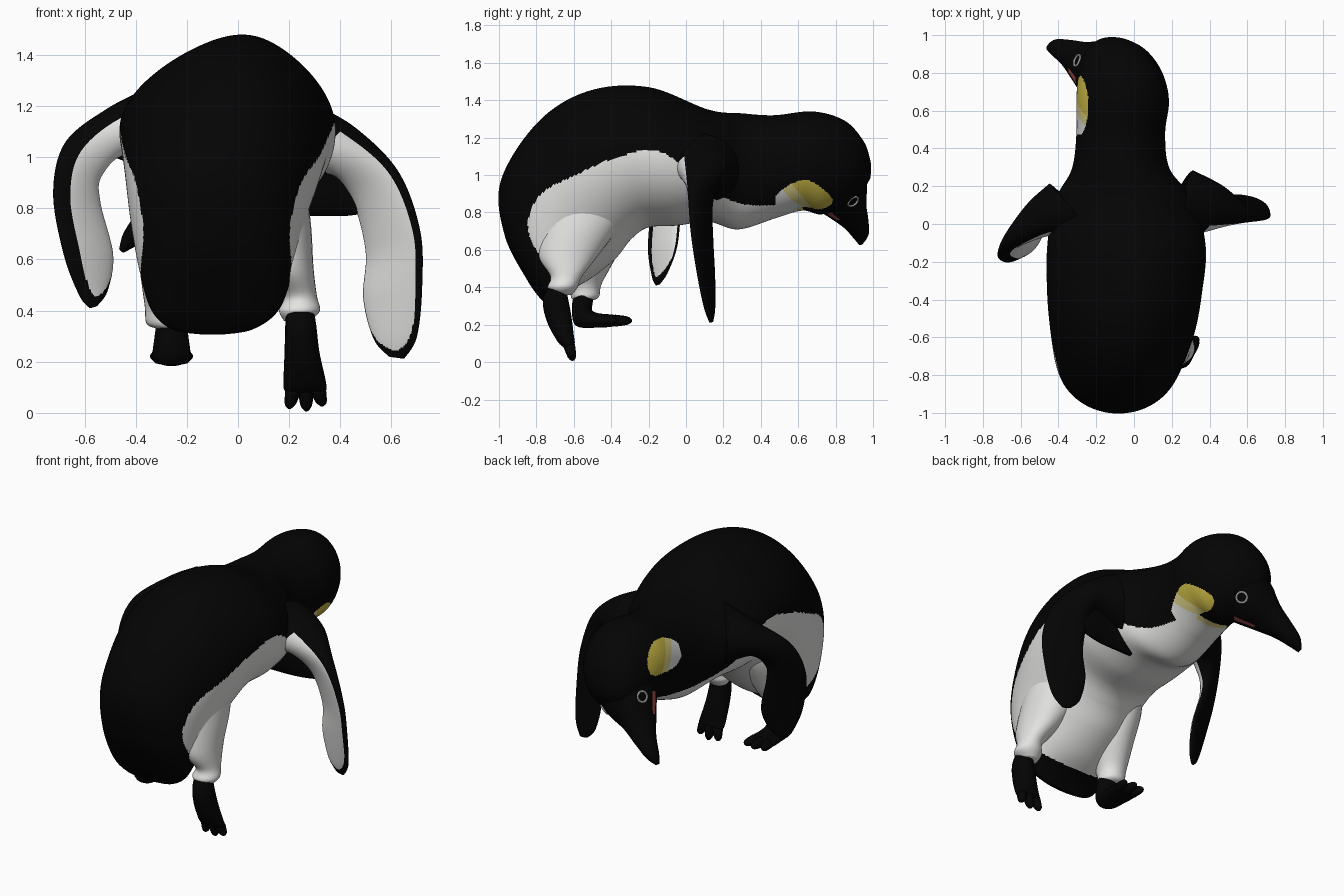
import bpy, bmesh, math
from mathutils import Vector as V
from mathutils.bvhtree import BVHTree

if "Cube" in bpy.data.objects:
    bpy.data.objects.remove(bpy.data.objects["Cube"])


def colour(name, r, g, b):
    m = bpy.data.materials.new(name)
    m.diffuse_color = (r, g, b, 1)
    m.use_nodes = True
    m.node_tree.nodes["Principled BSDF"].inputs["Base Color"].default_value = m.diffuse_color
    return m


MATS = [colour("black feather", .0012, .0012, .0012), colour("white feather", .77, .77, .76),
        colour("yellow", .58, .47, .06), colour("pale yellow", .72, .64, .25),
        colour("beak pink", .45, .10, .08)]
BLACK, WHITE, YELLOW, PALE, PINK = range(5)


def spline(rows, n):
    """Catmull-Rom through rows of numbers; yields (station, row)."""
    out = []
    last = len(rows) - 1
    for i in range(last):
        p0, p1, p2, p3 = (rows[min(max(j, 0), last)] for j in (i - 1, i, i + 1, i + 2))
        for k in range(n):
            t = k / n
            out.append((i + t, [b + .5 * t * (c - a + t * (2*a - 5*b + 4*c - d + t * (3*(b - c) + d - a)))
                                for a, b, c, d in zip(p0, p1, p2, p3)]))
    return out + [(last, list(rows[-1]))]


def loft(name, sections, rule, n=5, around=32, warp=None):
    """Skin ellipses (centre, axis a, axis b, extra); rule picks each face colour."""
    rows = [[*c, *a, *b, e] for c, a, b, e in sections]
    path = spline(rows, n)
    bm = bmesh.new()
    rings = []
    for s, r in path:
        c, a, b = V(r[:3]), V(r[3:6]), V(r[6:9])
        ring = []
        for k in range(around):
            u, w = math.cos(2*math.pi*k/around), math.sin(2*math.pi*k/around)
            ring.append(bm.verts.new(c + a * (warp(s, u, w) if warp else u) + b * w))
        rings.append(ring)
    for i in range(len(rings) - 1):
        s = (path[i][0] + path[i+1][0]) / 2
        e = (path[i][1][9] + path[i+1][1][9]) / 2
        for k in range(around):
            j = (k + 1) % around
            f = bm.faces.new((rings[i][k], rings[i][j], rings[i+1][j], rings[i+1][k]))
            f.material_index = rule(s, 2*math.pi*(k + .5)/around, f.calc_center_median(), e)
    for i in (0, -1):
        f = bm.faces.new(rings[i])
        f.material_index = rule(path[i][0], 0, f.calc_center_median(), path[i][1][9])
    bmesh.ops.recalc_face_normals(bm, faces=bm.faces)
    for f in bm.faces:
        f.smooth = True
    me = bpy.data.meshes.new(name)
    bm.to_mesh(me)
    bm.free()
    for m in MATS:
        me.materials.append(m)
    ob = bpy.data.objects.new(name, me)
    bpy.context.collection.objects.link(ob)
    return ob


def solid(i):
    return lambda s, t, p, e: i


# Body from tail to crown: back y,z / belly y,z / centre x / half width / white limit
BODY = [
    (-.73, .306, -.71, .306, -.10, .04, -2), (-.77, .33, -.70, .325, -.10, .16, -2),
    (-.85, .44, -.65, .37, -.09, .25, -1.6),
    (-.97, .68, -.52, .44, -.085, .30, .2), (-.99, .97, -.38, .55, -.08, .34, .42),
    (-.79, 1.285, -.29, .66, -.06, .385, .12), (-.52, 1.45, -.20, .72, -.05, .41, .03),
    (-.20, 1.47, -.05, .73, -.04, .42, .06), (.12, 1.35, .12, .75, -.05, .37, -.4),
    (.30, 1.33, .28, .71, -.07, .26, -.55), (.47, 1.32, .48, .77, -.07, .235, -.75),
    (.68, 1.34, .62, .81, -.06, .245, -.93), (.85, 1.29, .72, .79, -.07, .225, -2),
    (.95, 1.18, .83, .82, -.09, .175, -2), (.985, 1.08, .93, .90, -.11, .10, -2),
    (.99, 1.02, .985, .98, -.12, .02, -2)]


def body_colour(s, t, p, limit):
    # ear patches fade from yellow to white toward the throat
    if 10 < s < 13:
        for mid in (math.radians(-45), math.radians(160)):
            d = (t - mid + math.pi) % (2*math.pi) - math.pi
            if ((p.y - .625) / .16)**2 + (d / .39)**2 < 1:
                q = p.y + (.15 * d if mid < 0 else -.15 * d)
                return YELLOW if q > .62 else PALE if q > .56 else WHITE
    if math.sin(t) < limit and p.y < .67:
        return PALE if p.y > .59 else WHITE
    return BLACK


def ridge(s, u, w):
    """Narrow the top of the back and lean its crest slightly."""
    k = max(0, 1 - abs(s - 6.6) / 2.4) * max(0, w) ** 2
    return u * (1 - .3 * k) + .14 * k


body = loft("body", [(V((cx, (ty + by)/2, (tz + bz)/2)), V((hw, 0, 0)),
                      V((0, (ty - by)/2, (tz - bz)/2)), w)
                     for ty, tz, by, bz, cx, hw, w in BODY], body_colour, 22, 240, ridge)

# Face and beak, turned down and to one side
look = V((-.64, .27, -.72)).normalized()
side = look.cross(V((0, 1, 0))).normalized()
crown = side.cross(look).normalized()
BEAK = [(-.12, .77, 1.0, .19, .20), (-.20, .82, .90, .148, .153), (-.28, .86, .82, .092, .108),
        (-.35, .905, .75, .06, .072), (-.42, .935, .68, .036, .044), (-.455, .935, .635, .012, .014)]


def beak_colour(s, t, p, e):
    return PINK if .95 < s < 1.95 and -.52 < math.sin(t) < -.26 else BLACK


face = loft("face_and_beak", [(V(r[:3]), side * r[3], crown * r[4], 0) for r in BEAK], beak_colour, 12, 96)

# Eye rings laid on the head surface
verts, polys = [], []
for ob in (body, face):
    o = len(verts)
    verts += [v.co.copy() for v in ob.data.vertices]
    polys += [[o + i for i in p.vertices] for p in ob.data.polygons]
tree = BVHTree.FromPolygons(verts, polys)
heart = V((-.14, .80, .98))
for name, aim in (("right_eye_ring", V((-.05, .90, .85))), ("left_eye_ring", V((-.31, .87, .995)))):
    d = (aim - heart).normalized()
    hit, nor, _, _ = tree.ray_cast(heart + d * 1.5, -d)
    bpy.ops.mesh.primitive_torus_add(major_radius=.031, minor_radius=.006, major_segments=24,
                                     minor_segments=6, location=hit + nor * .001,
                                     rotation=nor.to_track_quat('Z', 'Y').to_euler())
    ring = bpy.context.object
    ring.name = name
    ring.data.materials.append(MATS[WHITE])


# Flippers: inner edge, outer edge, half thickness; inner face is white with a black rim
def flipper(name, rows, facing, rim, end):
    secs = []
    for r in rows:
        lo, hi = V(r[:3]), V(r[3:6])
        a = (hi - lo) / 2
        b = facing - a * (facing.dot(a) / a.length_squared)
        secs.append(((lo + hi) / 2, a, b.normalized() * r[6], 0))

    def rule(s, t, p, e):
        u = math.cos(t)
        if s < 1 or s > end or math.sin(t) < 0:
            return BLACK
        taper = math.sqrt(1 - max(0, (s - end + .9) / .9) ** 2)
        return WHITE if -.97 * taper < u < rim * taper else BLACK
    loft(name, secs, rule, 14, 72)


flipper("right_flipper", [
    (.20, .11, .86, .27, .09, 1.22, .20), (.37, .10, .93, .44, .06, 1.12, .14),
    (.45, .12, .83, .62, .03, .95, .06), (.50, .14, .63, .71, .03, .72, .032),
    (.49, .15, .45, .72, .06, .50, .026), (.53, .15, .29, .70, .10, .30, .02),
    (.59, .14, .22, .65, .13, .212, .01)], V((-.4, -.9, 0)), .80, 5.5)
flipper("left_flipper", [
    (-.28, .06, .92, -.32, .07, 1.28, .21), (-.45, .02, 1.0, -.50, .04, 1.195, .12),
    (-.54, -.02, .92, -.67, -.09, 1.06, .06), (-.54, -.03, .82, -.72, -.17, .86, .036),
    (-.49, -.05, .62, -.68, -.20, .62, .03), (-.51, -.10, .48, -.62, -.18, .46, .02),
    (-.55, -.14, .42, -.58, -.16, .41, .01)], V((.7, -.7, 0)), .5, 5.15)

# Shoulder web joining the right flipper to the chest
loft("right_shoulder_web", [(V((x, y, z)), V((0, d, 0)), V((0, 0, h)), 0) for x, y, z, d, h in (
    (.10, .09, .99, .07, .22), (.30, .09, .95, .055, .18), (.42, .11, .88, .035, .11),
    (.49, .12, .83, .02, .05))], solid(BLACK), 6, 40)


# Thighs with feathered cuffs
def thigh(name, rows):
    loft(name, [(V(r[:3]), V((r[3], 0, 0)), V((0, r[4], 0)), 0) for r in rows], solid(WHITE), 6)


thigh("right_thigh", [(.06, -.48, 1.05, .14, .18), (.09, -.54, .88, .17, .22), (.12, -.57, .74, .165, .22),
                      (.185, -.63, .57, .11, .16),
                      (.24, -.64, .46, .068, .085), (.24, -.66, .40, .08, .08), (.23, -.66, .36, .05, .05)])
thigh("left_thigh", [(-.18, -.46, 1.05, .14, .18), (-.23, -.50, .90, .16, .22), (-.245, -.52, .75, .155, .23),
                     (-.25, -.54, .57, .135, .17),
                     (-.28, -.54, .42, .085, .09), (-.28, -.54, .35, .078, .075), (-.27, -.55, .33, .05, .05)])


# Feet: ankle and web as one skin, then three clawed toes
def foot(name, rows, ahead, thick, tips):
    across = V((1, 0, 0))
    loft(name, [(V(r[:3]), across * r[3], V((0, r[4], r[5])), 0) for r in rows], solid(BLACK), 5, 24)
    base = V(rows[-2][:3])
    for i, (dx, length) in enumerate(tips):
        root = base + across * dx * .75
        tip = base + across * dx + ahead * length
        secs = [(root, .032), (root.lerp(tip, .6), .025), (root.lerp(tip, .85), .018), (tip, .007)]
        loft(f"{name}_toe_{i + 1}", [(c, across * r, thick * r, 0) for c, r in secs], solid(BLACK), 3, 12)


foot("right_foot", [
    (.24, -.68, .43, .05, .05, .02), (.245, -.70, .35, .06, .065, .02), (.25, -.68, .24, .068, .065, .02),
    (.26, -.645, .13, .082, .045, .015), (.263, -.625, .09, .082, .03, .01), (.265, -.62, .075, .06, .01, 0)],
    V((.0, .25, -.97)), V((0, .97, .25)), [(-.062, .075), (.004, .085), (.066, .065)])
foot("left_foot", [
    (-.26, -.54, .38, .055, .055, 0), (-.26, -.555, .30, .066, .055, .01), (-.26, -.545, .235, .075, .045, .04),
    (-.26, -.47, .222, .078, .01, .038), (-.26, -.38, .222, .084, 0, .03), (-.26, -.36, .222, .06, 0, .012)],
    V((0, 1, 0)), V((0, 0, 1)), [(-.062, .075), (0, .09), (.062, .075)])
